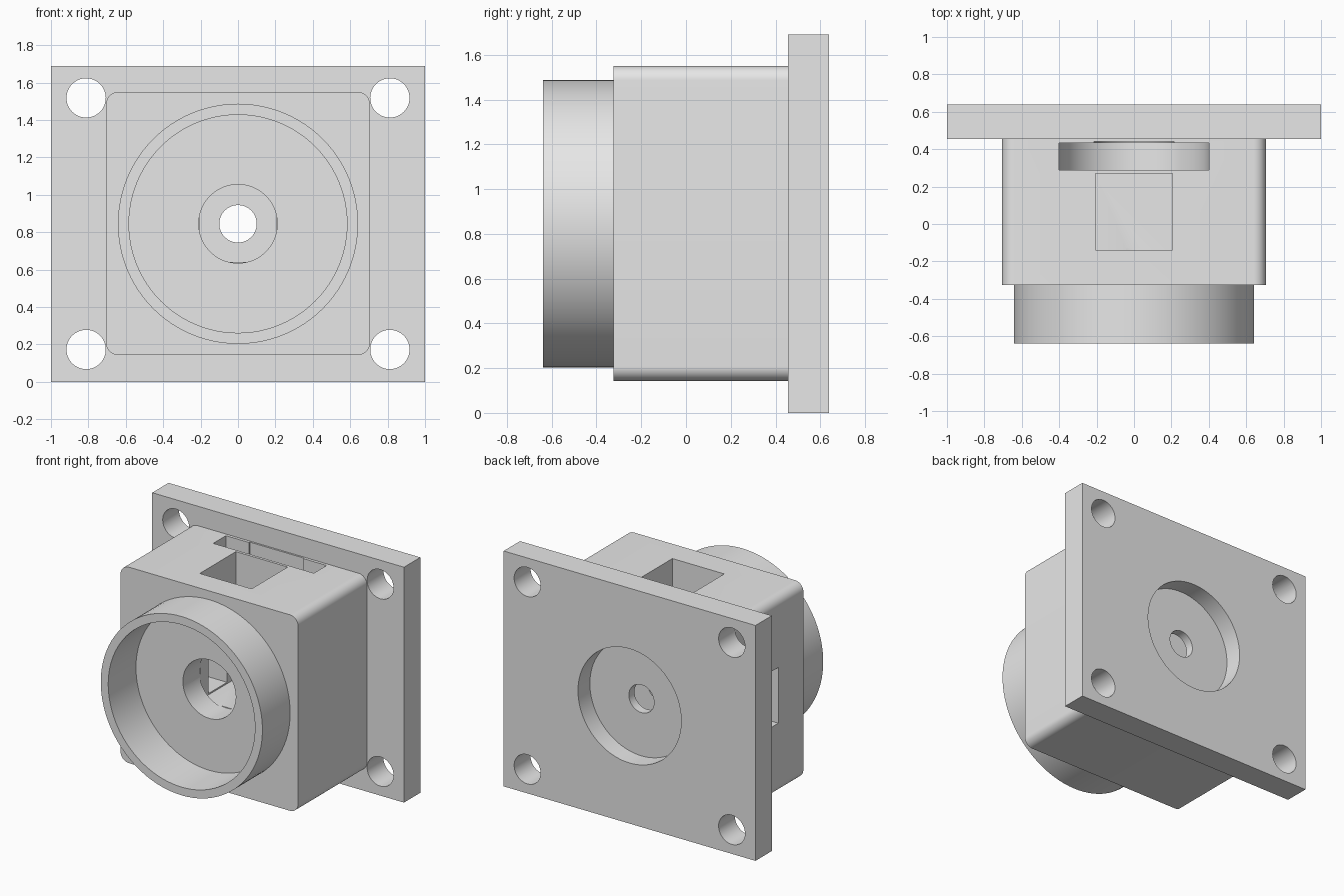
import bpy
import bmesh
from math import sin, cos, pi, radians

cube = bpy.data.objects.get("Cube")
if cube:
    bpy.data.objects.remove(cube, do_unlink=True)

grey = bpy.data.materials.new("light grey")
grey.use_nodes = True
GREY = (0.8, 0.8, 0.8, 1)
grey.diffuse_color = GREY
grey.node_tree.nodes["Principled BSDF"].inputs["Base Color"].default_value = GREY

AXIS = 0.845   # height of the central bore
TOP = 1.8      # above everything, for open-topped cuts


def arc(cx, cz, r, start, end, steps):
    """Points on an arc in the xz plane, angles in turns."""
    turns = [start + (end - start) * i / steps for i in range(steps + 1)]
    return [(cx + r * cos(2 * pi * t), cz + r * sin(2 * pi * t)) for t in turns]


def circle(r, cx=0, cz=AXIS, steps=96):
    return arc(cx, cz, r, 0, 1, steps)[:-1]


def rect(x0, x1, z0, z1):
    return [(x0, z0), (x1, z0), (x1, z1), (x0, z1)]


def rounded_rect(hx, z0, z1, r):
    corners = [(hx - r, z1 - r), (r - hx, z1 - r), (r - hx, z0 + r), (hx - r, z0 + r)]
    return [p for i, (x, z) in enumerate(corners)
            for p in arc(x, z, r, i / 4, (i + 1) / 4, 10)]


def u_shape(r):
    return arc(0, AXIS, r, 0.5, 1, 48) + [(r, TOP), (-r, TOP)]


def prism(name, profile, y0, y1):
    """Extrude an xz profile along y."""
    bm = bmesh.new()
    face = bm.faces.new([bm.verts.new((x, y0, z)) for x, z in profile])
    grown = bmesh.ops.extrude_face_region(bm, geom=[face])["geom"]
    verts = [v for v in grown if isinstance(v, bmesh.types.BMVert)]
    bmesh.ops.translate(bm, verts=verts, vec=(0, y1 - y0, 0))
    bmesh.ops.recalc_face_normals(bm, faces=bm.faces)
    mesh = bpy.data.meshes.new(name)
    bm.to_mesh(mesh)
    bm.free()
    mesh.materials.append(grey)
    ob = bpy.data.objects.new(name, mesh)
    bpy.context.collection.objects.link(ob)
    return ob


# Flange plate, which everything is joined to
housing = prism("flanged_housing", rect(-1, 1, 0, 1.69), 0.455, 0.64)

# Block with rounded long edges, and the front collar
added = [
    prism("body_block", rounded_rect(0.705, 0.143, 1.55, 0.065), -0.325, 0.47),
    prism("front_collar", circle(0.642), -0.64, -0.2),
]

# Collar bore, front bore, through hole and back recess
cuts = [
    prism("collar_bore", circle(0.583), -0.7, -0.325),
    prism("front_bore", circle(0.21), -0.4, -0.13),
    prism("through_hole", circle(0.1), 0.2, 0.7),
    prism("back_recess", circle(0.41), 0.505, 0.7),
    # Top pocket and its side window
    prism("top_pocket", rect(-0.206, 0.206, 0.64, TOP), -0.14, 0.27),
    prism("side_window", rect(-0.8, -0.15, 0.65, 1.05), -0.04, 0.17),
    # Top slot with a shallow relief in its rear wall
    prism("top_slot", u_shape(0.4), 0.29, 0.434),
    prism("slot_relief", u_shape(0.215), 0.4, 0.442),
]
# Four mounting holes
for x in (-0.812, 0.812):
    for z in (0.173, 1.518):
        cuts.append(prism("mounting_hole", circle(0.105, x, z, 48), 0.4, 0.7))

for tool in added + cuts:
    mod = housing.modifiers.new(tool.name, "BOOLEAN")
    mod.operation = "UNION" if tool in added else "DIFFERENCE"
    mod.solver = "EXACT"
    mod.object = tool
    tool.hide_render = True

# Bake the result, then drop the tools
graph = bpy.context.evaluated_depsgraph_get()
result = bpy.data.meshes.new_from_object(housing.evaluated_get(graph))
housing.modifiers.clear()
housing.data = result
for tool in added + cuts:
    bpy.data.objects.remove(tool, do_unlink=True)

# One shared material, smooth curves with crisp edges
result.materials.clear()
result.materials.append(grey)
for poly in result.polygons:
    poly.material_index = 0
bpy.ops.object.select_all(action="DESELECT")
housing.select_set(True)
bpy.context.view_layer.objects.active = housing
bpy.ops.object.shade_smooth_by_angle(angle=radians(30))
